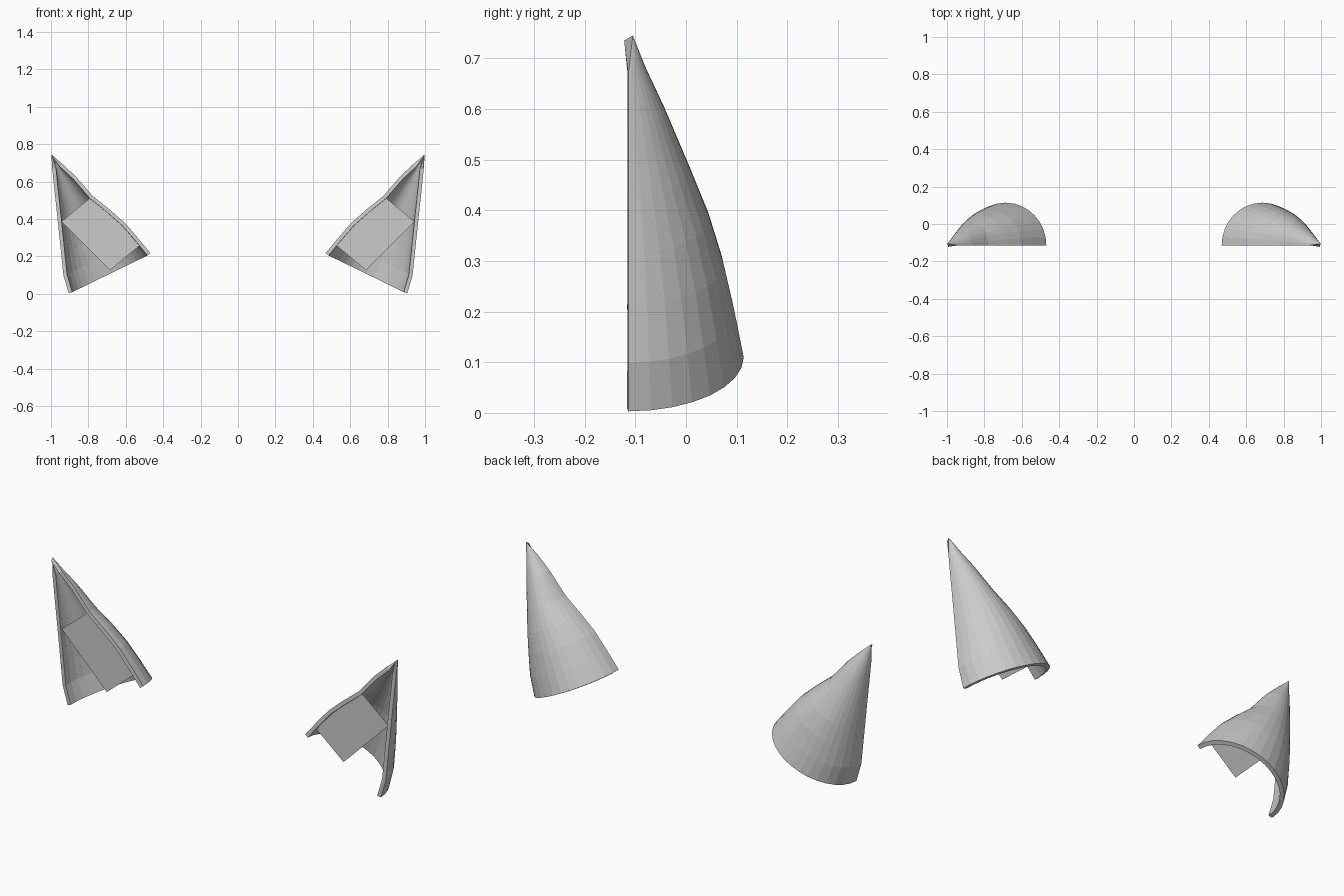
import bpy, bmesh, math
from mathutils import Vector

if "Cube" in bpy.data.objects:
    bpy.data.objects.remove(bpy.data.objects["Cube"])

BASE = Vector((0.687, 0, 0.11))       # centre of the ear's open base
TIP = Vector((0.998, 0, 0.745))
AXIS = TIP - BASE
OUT = Vector((AXIS.z, 0, -AXIS.x)).normalized()   # across the ear, outward
R = 0.243
FRONT = -0.114
N = 16

# position along axis, outer half-width, inner half-width (of R), depth
ROWS = [(0, 1, 1, 0.228), (0.14, 0.93, 0.905, 0.21), (0.29, 0.77, 0.79, 0.188),
        (0.43, 0.62, 0.62, 0.161), (0.58, 0.46, 0.415, 0.123),
        (0.77, 0.26, 0.27, 0.072), (0.9, 0.12, 0.125, 0.034)]


def make_object(name, bm, side):
    for v in bm.verts:
        v.co.x *= side
    bmesh.ops.recalc_face_normals(bm, faces=bm.faces)
    # open shell: make the back surface face outwards (+y)
    if sum(f.normal.y * f.calc_area() for f in bm.faces) < 0:
        bmesh.ops.reverse_faces(bm, faces=bm.faces)
    me = bpy.data.meshes.new(name)
    bm.to_mesh(me)
    bm.free()
    ob = bpy.data.objects.new(name, me)
    bpy.context.collection.objects.link(ob)
    return ob


def ear_shell(name, side):
    # half-cone open to the front, given wall thickness
    bm = bmesh.new()
    rings = []
    for t, ro, ri, d in ROWS:
        c = BASE + AXIS * t
        ring = []
        for i in range(N + 1):
            a = math.pi * i / N
            w = R * math.cos(a) * (ro if i <= N / 2 else ri)
            p = c + OUT * w
            p.y = FRONT + d * math.sin(a)
            ring.append(bm.verts.new(p))
        rings.append(ring)
    apex = bm.verts.new((TIP.x, -0.105, TIP.z))
    for a, b in zip(rings, rings[1:]):
        for i in range(N):
            bm.faces.new((a[i], a[i + 1], b[i + 1], b[i]))
    for i in range(N):
        bm.faces.new((rings[-1][i], rings[-1][i + 1], apex))
    ob = make_object(name, bm, side)
    m = ob.modifiers.new("wall", 'SOLIDIFY')
    m.thickness = 0.02
    m.offset = -1


def ear_panel(name, side):
    # flat sheet set just inside the opening
    bm = bmesh.new()
    pts = [(0.78, 0.522), (0.945, 0.385), (0.684, 0.126), (0.517, 0.265)]
    bm.faces.new([bm.verts.new((x, -0.106, z)) for x, z in pts])
    make_object(name, bm, side)


for label, side in (("right", 1), ("left", -1)):
    ear_shell(label + "_ear_shell", side)
    ear_panel(label + "_inner_ear_panel", side)
